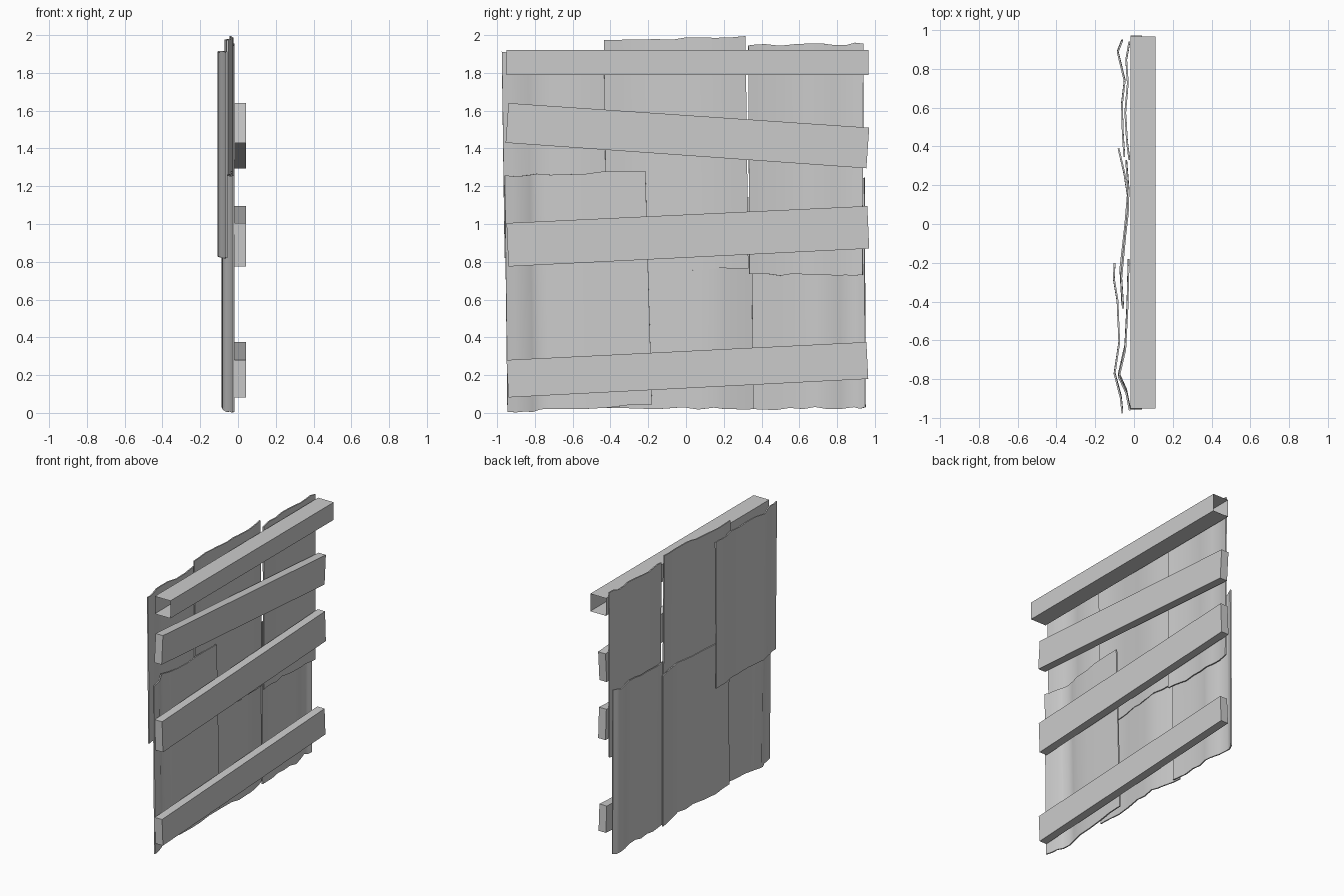
import bpy, random
from mathutils import Vector

if "Cube" in bpy.data.objects:
    bpy.data.objects.remove(bpy.data.objects["Cube"])

random.seed(4)


def make_object(name, verts, faces):
    mesh = bpy.data.meshes.new(name)
    mesh.from_pydata(verts, [], faces)
    mesh.update()
    obj = bpy.data.objects.new(name, mesh)
    bpy.context.collection.objects.link(obj)
    return obj


def beam(name, corners, x0, x1, capped=True):
    """Prism along y; corners are (y, z): bottom left, bottom right, top right, top left."""
    verts = [(x, y, z) for x in (x0, x1) for y, z in corners]
    faces = [(0, 1, 5, 4), (2, 3, 7, 6), (4, 5, 6, 7), (3, 2, 1, 0)]
    if capped:
        faces += [(1, 2, 6, 5), (3, 0, 4, 7)]
    return make_object(name, verts, faces)


def sheet(name, bl, br, tr, tl, profile):
    """Bent thin panel; profile is a list of (share of width, x)."""
    points = []
    for (t0, x0), (t1, x1) in zip(profile, profile[1:]):
        points += [(t0, x0), ((t0 + t1) / 2, (x0 + x1) / 2)]
    points.append(profile[-1])
    bl, br, tr, tl = map(Vector, (bl, br, tr, tl))
    verts, faces = [], []
    for i, (t, x) in enumerate(points):
        for a, b in ((bl, br), (tl, tr)):
            p = a.lerp(b, t)
            wave = 0 if i in (0, len(points) - 1) else random.uniform(-0.008, 0.006)
            verts.append((x, p.x, max(0.0, p.y + wave)))
    for i in range(len(points) - 1):
        k = 2 * i
        faces.append((k, k + 2, k + 3, k + 1))
    obj = make_object(name, verts, faces)
    solid = obj.modifiers.new("thickness", "SOLIDIFY")
    solid.thickness = 0.009
    solid.offset = 0
    bpy.ops.object.select_all(action="DESELECT")
    obj.select_set(True)
    bpy.context.view_layer.objects.active = obj
    bpy.ops.object.modifier_apply(modifier=solid.name)
    bpy.ops.object.shade_smooth_by_angle(angle=0.7)
    return obj


# Open-ended top beam and three tilted planks
beam("top_beam", [(-0.95, 1.79), (0.965, 1.79), (0.965, 1.92), (-0.95, 1.92)],
     -0.018, 0.11, capped=False)
beam("upper_plank", [(-0.955, 1.43), (0.955, 1.295), (0.97, 1.51), (-0.94, 1.64)], -0.018, 0.042)
beam("middle_plank", [(-0.94, 0.775), (0.97, 0.87), (0.96, 1.095), (-0.95, 1.005)], -0.018, 0.042)
beam("lower_plank", [(-0.94, 0.082), (0.965, 0.18), (0.955, 0.375), (-0.95, 0.28)], -0.018, 0.042)

# Overlapping bent sheets
sheet("lower_left_sheet", (-0.945, 0.005), (-0.18, 0.045), (-0.215, 1.28), (-0.96, 1.258),
      [(0, -0.022), (0.12, -0.04), (0.23, -0.078), (0.42, -0.045), (0.7, -0.034), (1, -0.028)])
sheet("upper_left_sheet", (-0.96, 0.82), (-0.21, 0.825), (-0.2, 1.912), (-0.975, 1.912),
      [(0, -0.06), (0.1, -0.068), (0.26, -0.1), (0.47, -0.076), (0.75, -0.085),
       (0.9, -0.104), (1, -0.1)])
sheet("upper_middle_sheet", (-0.42, 0.755), (0.33, 0.765), (0.315, 1.995), (-0.435, 1.975),
      [(0, -0.056), (0.2, -0.066), (0.5, -0.045), (0.65, -0.032), (0.8, -0.028), (1, -0.04)])
sheet("lower_middle_sheet", (-0.42, 0.025), (0.39, 0.025), (0.39, 1.14), (-0.4, 1.13),
      [(0, -0.06), (0.22, -0.07), (0.5, -0.045), (0.7, -0.032), (0.84, -0.05), (1, -0.08)])
sheet("upper_right_sheet", (0.335, 0.735), (0.935, 0.73), (0.94, 1.955), (0.33, 1.945),
      [(0, -0.024), (0.15, -0.036), (0.4, -0.045), (0.65, -0.032), (0.85, -0.04), (1, -0.024)])
sheet("lower_right_sheet", (0.355, 0.02), (0.95, 0.03), (0.945, 1.245), (0.345, 1.225),
      [(0, -0.05), (0.2, -0.058), (0.45, -0.062), (0.65, -0.048), (0.9, -0.084), (1, -0.06)])
